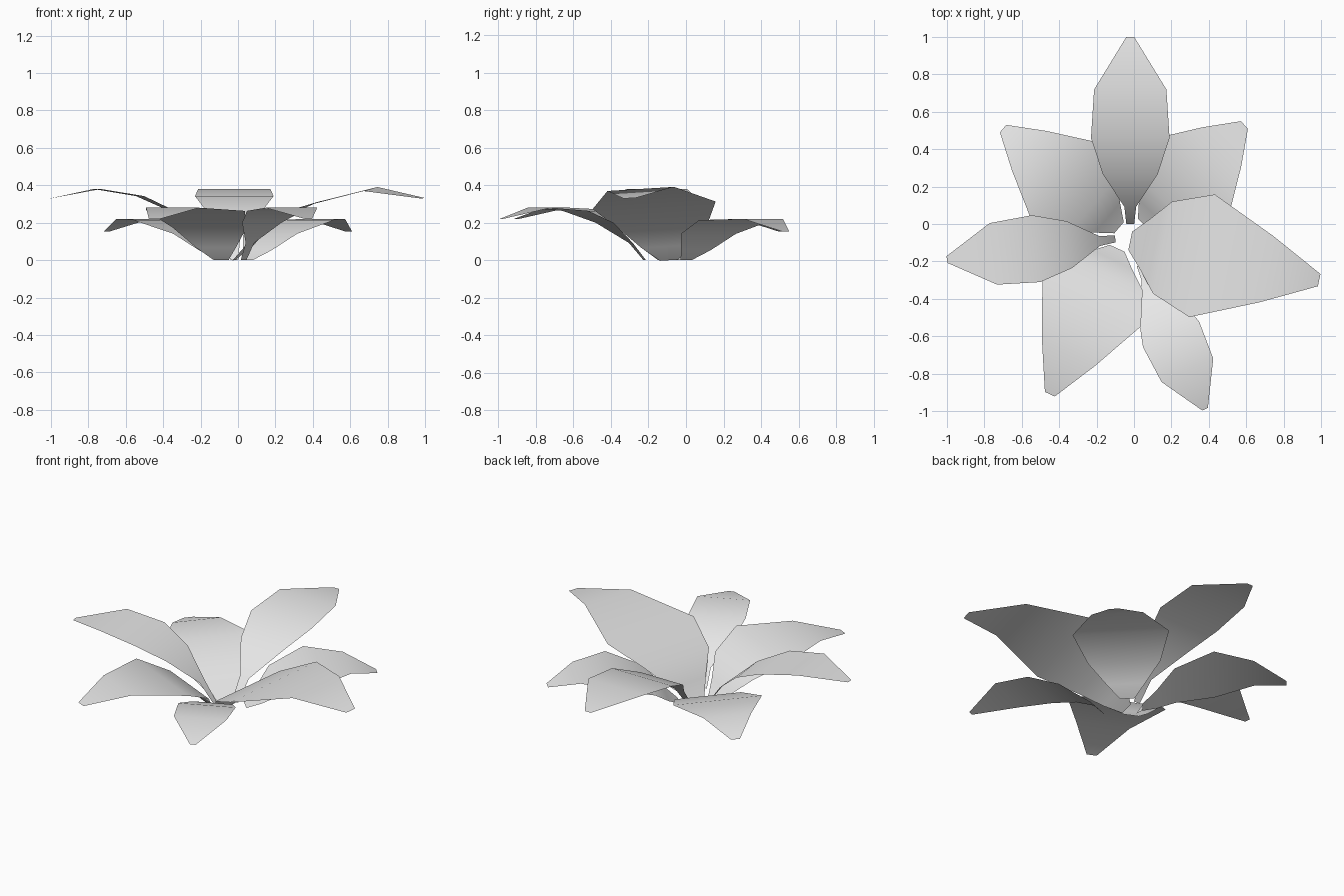
import bpy
import bmesh
from mathutils import Vector

cube = bpy.data.objects.get("Cube")
if cube:
    bpy.data.objects.remove(cube, do_unlink=True)

# One plain grey for the whole flower
grey = bpy.data.materials.new("petal_grey")
grey.use_nodes = True
grey.diffuse_color = (0.8, 0.8, 0.8, 1)
shader = next(node for node in grey.node_tree.nodes if node.type == "BSDF_PRINCIPLED")
shader.inputs["Base Color"].default_value = grey.diffuse_color


def petal_rows(length, half_width, belly, peak, shoulder, droop, broad):
    """Cross rows (distance, half width, height): claw, throat, cheek, belly, bend, tip."""
    belly_distance = length * belly
    blade = length - belly_distance
    shoulder_height = peak * shoulder
    claw_width = half_width * (0.15 if broad else 0.1)
    throat_width = half_width * (0.4 if broad else 0.15)
    cheek_width = half_width * (0.75 if broad else 0.7)
    bend_width = half_width * (0.54 if broad else 0.92)
    cheek = 0.45 if broad else 0.58
    throat_rise = 0.25 if broad else 0.35
    cheek_rise = 0.66 if broad else 0.76
    bend = 0.55 if broad else 0.48
    yield 0, claw_width, 0
    yield belly_distance / 5, throat_width, shoulder_height * throat_rise
    yield belly_distance * cheek, cheek_width, shoulder_height * cheek_rise
    yield belly_distance, half_width, shoulder_height
    yield belly_distance + blade * bend, bend_width, peak
    yield length, half_width / 10, peak * droop


def make_petal(name, base, tip, half_width, belly, peak, shoulder, droop, broad, lean=0):
    """Thin sheet bent along the line from base to tip, leaning to one side."""
    base, tip = Vector(base), Vector(tip)
    along = (tip - base).normalized()
    left = along.orthogonal()
    length = (tip - base).length
    bm = bmesh.new()
    previous = None
    for distance, half, height in petal_rows(
            length, half_width, belly, peak, shoulder, droop, broad):
        middle = base + along * distance
        pair = []
        for side in (-half, half):
            place = middle + left * side
            pair.append(bm.verts.new((place.x, place.y, height + lean * side)))
        if previous:
            face = bm.faces.new((previous[0], pair[0], pair[1], previous[1]))
            face.smooth = True
        previous = pair
    mesh = bpy.data.meshes.new(name)
    bm.to_mesh(mesh)
    bm.free()
    mesh.materials.append(grey)
    flower_part = bpy.data.objects.new(name, mesh)
    bpy.context.collection.objects.link(flower_part)


# Upper ring: two slender petals and one broad petal, all high
upper = dict(peak=0.38, droop=0.87)
make_petal("back_petal", base=(-0.02, 0), tip=(-0.02, 1), half_width=0.21,
           belly=0.46, shoulder=0.9, broad=False, **upper)
make_petal("right_petal", base=(-0.1, -0.08), tip=(-1, -0.19), half_width=0.18,
           belly=0.47, shoulder=0.9, broad=False, **upper)
make_petal("left_petal", base=(-0.02, -0.09), tip=(0.99, -0.3), half_width=0.335,
           belly=0.38, shoulder=0.77, broad=True, lean=0.06, **upper)

# Middle ring: a slender and a broad front petal
middle_ring = dict(peak=0.28, shoulder=0.94, droop=0.78)
make_petal("front_left_petal", base=(0.03, -0.22), tip=(0.38, -0.99), half_width=0.165,
           belly=0.48, broad=False, **middle_ring)
make_petal("front_right_petal", base=(-0.09, -0.13), tip=(-0.45, -0.91), half_width=0.29,
           belly=0.38, broad=True, **middle_ring)

# Lower ring: two broad back petals
lower = dict(peak=0.22, shoulder=0.97, droop=0.7, belly=0.5, broad=True)
make_petal("back_right_petal", base=(-0.08, -0.02), tip=(-0.7, 0.51), half_width=0.26, **lower)
make_petal("back_left_petal", base=(0.05, 0), tip=(0.59, 0.53), half_width=0.275, **lower)
